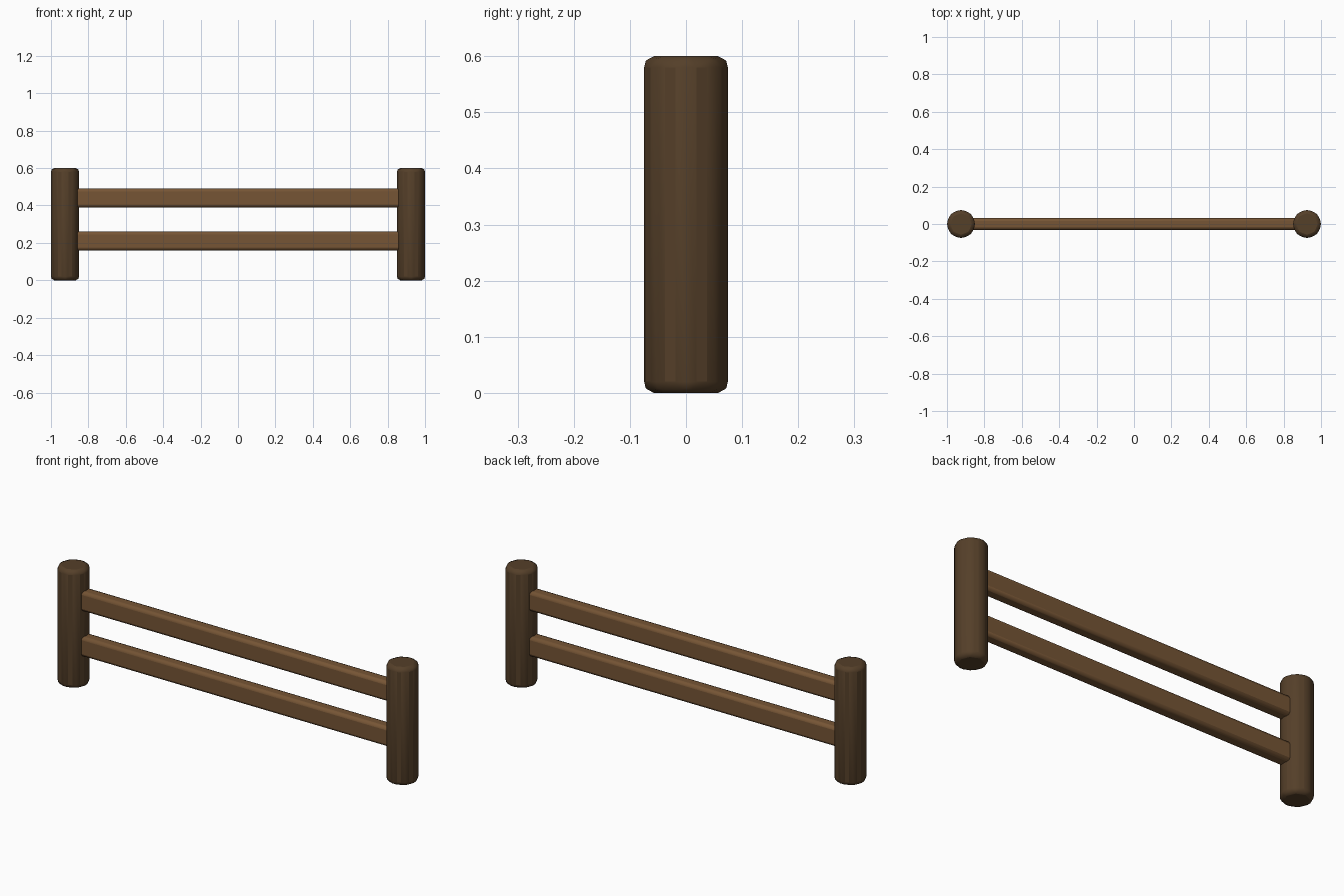
import bpy, math

if "Cube" in bpy.data.objects:
    bpy.data.objects.remove(bpy.data.objects["Cube"])


def material(name, color):
    m = bpy.data.materials.new(name)
    m.diffuse_color = (*color, 1)
    m.use_nodes = True
    m.node_tree.nodes["Principled BSDF"].inputs["Base Color"].default_value = m.diffuse_color
    return m


def finish(name, mat, bevel):
    # Rounded edges and smooth shading for the active part
    o = bpy.context.object
    o.name = name
    o.data.materials.append(mat)
    b = o.modifiers.new("bevel", 'BEVEL')
    b.width, b.segments = bevel, 2
    b.limit_method, b.angle_limit = 'ANGLE', math.radians(30)
    bpy.ops.object.shade_smooth_by_angle(angle=math.radians(35))


dark_wood = material("dark_wood", (0.09, 0.05, 0.022))
light_wood = material("light_wood", (0.18, 0.09, 0.035))

# Octagonal posts
for side, x in (("left", -0.925), ("right", 0.925)):
    bpy.ops.mesh.primitive_cylinder_add(vertices=8, radius=0.079, depth=0.6,
                                        location=(x, 0, 0.3))
    finish(side + "_post", dark_wood, 0.02)

# Horizontal rails
for level, z in (("lower", 0.21), ("upper", 0.44)):
    bpy.ops.mesh.primitive_cube_add(size=1, location=(0, 0, z))
    bpy.context.object.scale = (1.8, 0.063, 0.1)
    bpy.ops.object.transform_apply(location=False, rotation=False, scale=True)
    finish(level + "_rail", light_wood, 0.015)
